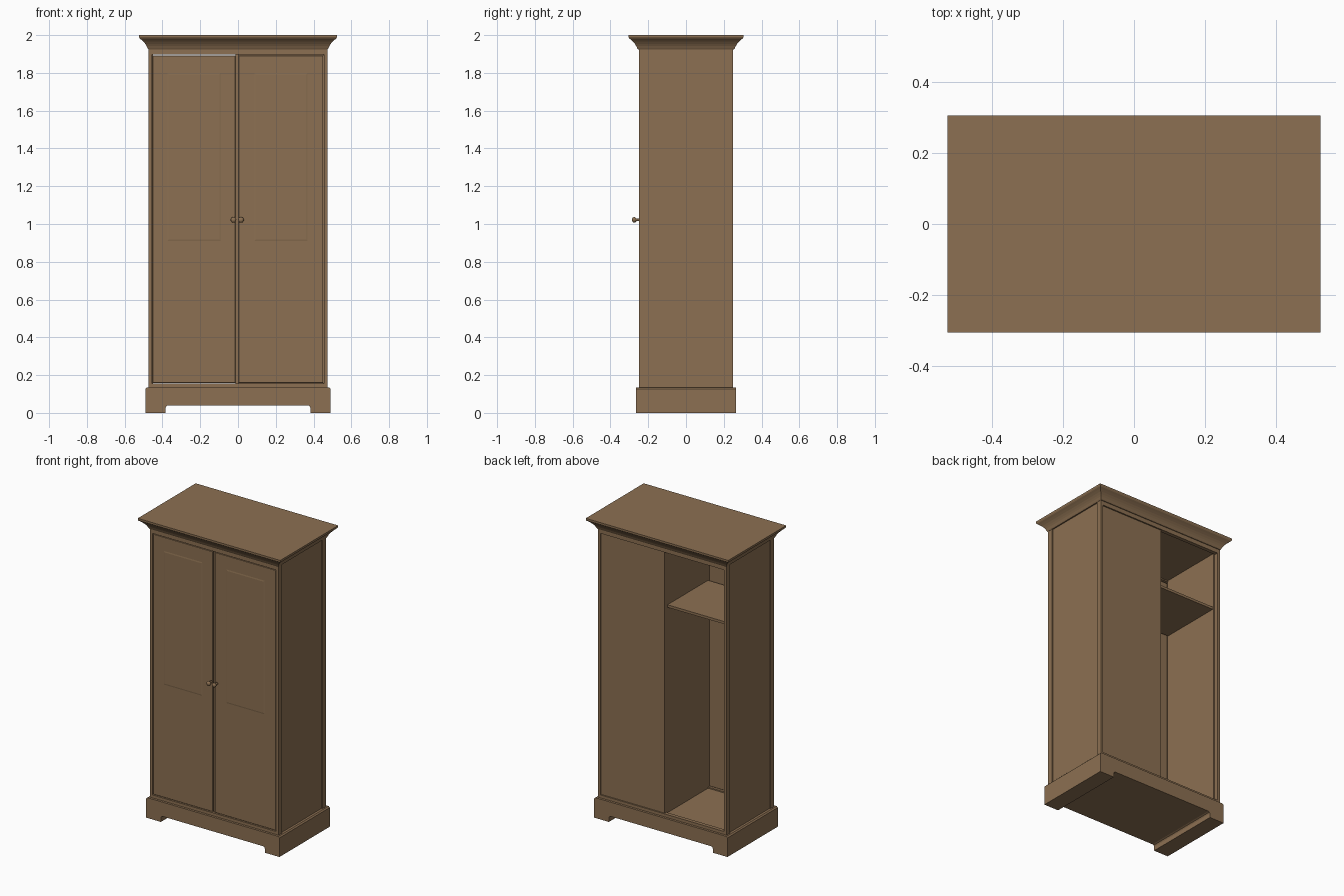
import bpy, bmesh, math

if "Cube" in bpy.data.objects:
    bpy.data.objects.remove(bpy.data.objects["Cube"])

wood = bpy.data.materials.new("brown_wood")
wood.diffuse_color = (0.262, 0.162, 0.084, 1)
wood.use_nodes = True
wood.node_tree.nodes["Principled BSDF"].inputs["Base Color"].default_value = wood.diffuse_color


def finish(name, bm):
    bmesh.ops.recalc_face_normals(bm, faces=bm.faces)
    me = bpy.data.meshes.new(name)
    bm.to_mesh(me)
    bm.free()
    me.materials.append(wood)
    ob = bpy.data.objects.new(name, me)
    bpy.context.collection.objects.link(ob)
    return ob


def box(name, x0, x1, y0, y1, z0, z1, bevel=0):
    bm = bmesh.new()
    bmesh.ops.create_cube(bm, size=1)
    for v in bm.verts:
        v.co.x = x0 if v.co.x < 0 else x1
        v.co.y = y0 if v.co.y < 0 else y1
        v.co.z = z0 if v.co.z < 0 else z1
    if bevel:
        bmesh.ops.bevel(bm, geom=bm.edges[:], offset=bevel, segments=1, affect='EDGES')
    return finish(name, bm)


def loft(name, rings):
    """Stack of rectangles (half x, half y, z), capped at both ends."""
    bm = bmesh.new()
    loops = [[bm.verts.new((sx * a, sy * b, z)) for sx, sy in ((-1, -1), (1, -1), (1, 1), (-1, 1))]
             for a, b, z in rings]
    for lo, hi in zip(loops, loops[1:]):
        for i in range(4):
            j = (i + 1) % 4
            bm.faces.new((lo[i], lo[j], hi[j], hi[i]))
    bm.faces.new(loops[0])
    bm.faces.new(loops[-1])
    return finish(name, bm)


def lathe(name, profile, x, y, z, n=16):
    """Turned part along -y from (radius, distance) pairs."""
    bm = bmesh.new()
    loops = [[bm.verts.new((x + r * math.cos(i * math.tau / n), y - d, z + r * math.sin(i * math.tau / n)))
              for i in range(n)] for r, d in profile]
    for lo, hi in zip(loops, loops[1:]):
        for i in range(n):
            j = (i + 1) % n
            bm.faces.new((lo[i], lo[j], hi[j], hi[i]))
    bm.faces.new(loops[0])
    bm.faces.new(loops[-1])
    for f in bm.faces:
        f.smooth = True
    return finish(name, bm)


# plinth: one profile with the foot cut-out, extruded front to back
half = [(0.491, 0), (0.491, 0.127), (0.483, 0.135)]
cut = [(0.383, 0), (0.383, 0.027), (0.379, 0.036), (0.37, 0.04)]
outline = half + [(-x, z) for x, z in half[::-1]] + [(-x, z) for x, z in cut] + cut[::-1]
bm = bmesh.new()
face = bm.faces.new([bm.verts.new((x, -0.265, z)) for x, z in outline])
ext = bmesh.ops.extrude_face_region(bm, geom=[face])
bmesh.ops.translate(bm, vec=(0, 0.53, 0), verts=[e for e in ext['geom'] if isinstance(e, bmesh.types.BMVert)])
bmesh.ops.triangulate(bm, faces=[f for f in bm.faces if len(f.verts) > 4])
finish("plinth", bm)

# crown moulding with cove profile
cove = [(0, 1.925), (0.004, 1.932), (0.009, 1.943), (0.016, 1.954), (0.025, 1.965),
        (0.036, 1.975), (0.046, 1.983), (0.05, 1.99), (0.05, 2.0)]
loft("crown", [(0.475 + d, 0.255 + d, z) for d, z in cove])

# carcass: posts, rails, inset side panels
for s, side in ((-1, "left"), (1, "right")):
    def sx(a, b):
        return sorted((s * a, s * b))
    box(side + "_front_post", *sx(0.456, 0.474), -0.25, -0.215, 0.13, 1.93)
    box(side + "_back_post", *sx(0.456, 0.474), 0.213, 0.25, 0.13, 1.93)
    box(side + "_side_panel", *sx(0.45, 0.467), -0.22, 0.22, 0.13, 1.93)
for y0, y1, end in ((-0.25, -0.215, "front"), (0.225, 0.25, "back")):
    box(end + "_top_rail", -0.46, 0.46, y0, y1, 1.897, 1.93)
    box(end + "_bottom_rail", -0.46, 0.46, y0, y1, 0.13, 0.155)
box("floor_board", -0.455, 0.455, -0.22, 0.23, 0.13, 0.147)
box("ceiling_board", -0.455, 0.455, -0.22, 0.23, 1.905, 1.93)
box("divider", -0.012, 0.003, -0.236, 0.236, 0.14, 1.91)
box("left_shelf", -0.455, -0.005, -0.215, 0.212, 1.515, 1.532)
box("right_back_panel", -0.012, 0.46, 0.232, 0.241, 0.15, 1.90)

# doors with a very shallow upper field, and turned knobs
knob = [(0.008, 0), (0.006, 0.01), (0.007, 0.018), (0.013, 0.023), (0.015, 0.03), (0.012, 0.037), (0.005, 0.04)]
for x0, x1, side in ((-0.453, -0.013, "left"), (0.003, 0.451, "right")):
    box(side + "_door", x0, x1, -0.245, -0.225, 0.158, 1.892, 0.002)
    field = loft(side + "_door_field", [(0.142, 0.445, 0), (0.134, 0.437, 0.0015)])
    field.rotation_euler = (math.pi / 2, 0, 0)
    field.location = ((x0 + x1) / 2, -0.245, 1.355)
    lathe(side + "_knob", knob, -0.024 if side == "left" else 0.016, -0.245, 1.022)
